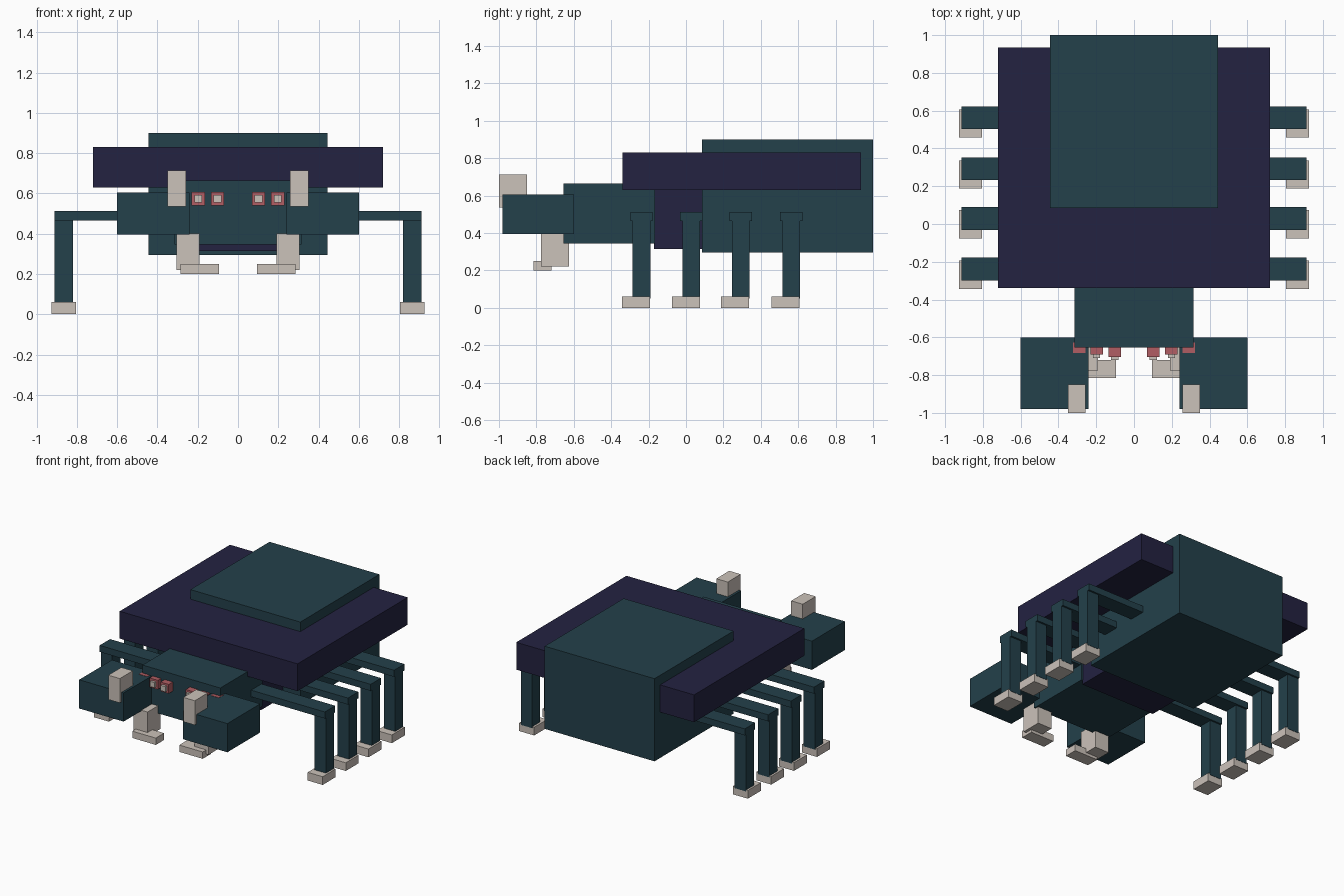
import bpy

old = bpy.data.objects.get("Cube")
if old:
    bpy.data.objects.remove(old, do_unlink=True)


def material(name, rgb):
    m = bpy.data.materials.new(name)
    m.use_nodes = True
    color = (*rgb, 1)
    m.diffuse_color = color
    m.node_tree.nodes["Principled BSDF"].inputs["Base Color"].default_value = color
    return m


teal = material("dark teal", (0.017, 0.052, 0.070))
purple = material("dark purple", (0.017, 0.016, 0.053))
bone = material("bone", (0.60, 0.54, 0.49))
red = material("eye red", (0.44, 0.11, 0.125))


def box(name, xs, ys, zs, mat):
    """Axis-aligned box given its extent along each axis."""
    spans = (xs, ys, zs)
    bpy.ops.mesh.primitive_cube_add(size=1, location=[(a + b) / 2 for a, b in spans])
    ob = bpy.context.object
    ob.name = name
    ob.scale = [b - a for a, b in spans]
    bpy.ops.object.transform_apply(location=False, rotation=False, scale=True)
    ob.data.materials.append(mat)


def pair(name, xs, ys, zs, mat):
    """Matching boxes on the left (+x) and right (-x)."""
    box("left_" + name, xs, ys, zs, mat)
    box("right_" + name, (-xs[1], -xs[0]), ys, zs, mat)


# Body
box("abdomen", (-0.445, 0.445), (0.085, 1.0), (0.295, 0.9), teal)
box("back_shell", (-0.72, 0.72), (-0.34, 0.935), (0.63, 0.83), purple)
box("thorax", (-0.305, 0.305), (-0.17, 0.09), (0.315, 0.64), purple)
box("head", (-0.315, 0.315), (-0.655, -0.165), (0.345, 0.665), teal)

# Front arms with upright claws
pair("arm", (0.24, 0.6), (-0.98, -0.6), (0.395, 0.605), teal)
pair("claw", (0.257, 0.35), (-1.0, -0.85), (0.535, 0.713), bone)

# Fangs and their inward tips
pair("fang", (0.19, 0.305), (-0.775, -0.625), (0.22, 0.4), bone)
pair("fang_tip", (0.095, 0.285), (-0.815, -0.72), (0.2, 0.25), bone)

# Three eyes on each side, each set a little further back
for i, (x, front) in enumerate([(0.102, -0.703), (0.198, -0.692), (0.29, -0.682)], 1):
    pair(f"eye_{i}", (x - 0.033, x + 0.033), (front, front + 0.055), (0.54, 0.607), red)
    pair(f"pupil_{i}", (x - 0.019, x + 0.019), (front - 0.018, front + 0.01),
         (0.555, 0.593), bone)

# Four legs on each side
for i, y in enumerate([-0.238, 0.029, 0.292, 0.562], 1):
    pair(f"upper_leg_{i}", (0.25, 0.912), (y - 0.06, y + 0.06), (0.465, 0.513), teal)
    pair(f"lower_leg_{i}", (0.82, 0.912), (y - 0.047, y + 0.047), (0.05, 0.47), teal)
    pair(f"foot_{i}", (0.805, 0.926), (y - 0.105, y + 0.045), (0.0, 0.06), bone)
